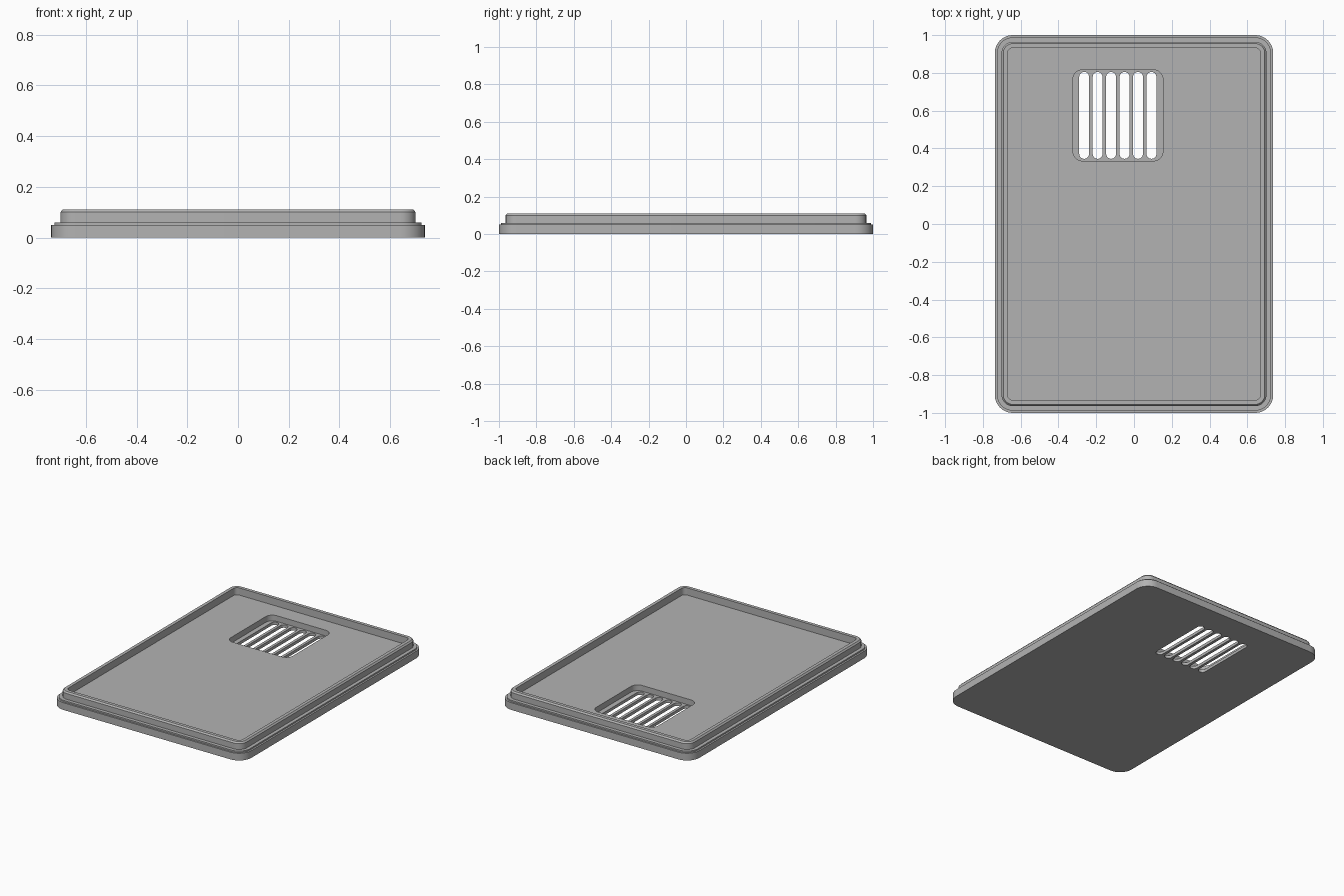
import bpy, bmesh
from math import cos, sin, pi, radians

cube = bpy.data.objects.get("Cube")
if cube:
    bpy.data.objects.remove(cube, do_unlink=True)

grey = bpy.data.materials.new("plain grey")
grey.use_nodes = True
colour = (0.45, 0.45, 0.45, 1)
grey.diffuse_color = colour
grey.node_tree.nodes["Principled BSDF"].inputs["Base Color"].default_value = colour


def rounded_loop(bm, cx, cy, hx, hy, r, z, steps=10):
    """Ring of vertices around a rounded rectangle."""
    ring = []
    for q, (sx, sy) in enumerate([(1, 1), (-1, 1), (-1, -1), (1, -1)]):
        for i in range(steps + 1):
            a = (q + i / steps) * pi / 2
            ring.append(bm.verts.new((cx + sx * (hx - r) + r * cos(a),
                                      cy + sy * (hy - r) + r * sin(a), z)))
    return ring


def loft(bm, rings):
    """Skin neighbouring rings and cap both ends."""
    for a, b in zip(rings, rings[1:]):
        for i in range(len(a)):
            j = (i + 1) % len(a)
            bm.faces.new((a[i], a[j], b[j], b[i]))
    bm.faces.new(rings[0][::-1])
    bm.faces.new(rings[-1])


def finish(name, bm):
    bmesh.ops.remove_doubles(bm, verts=bm.verts, dist=1e-5)
    bmesh.ops.recalc_face_normals(bm, faces=bm.faces)
    mesh = bpy.data.meshes.new(name)
    bm.to_mesh(mesh)
    bm.free()
    mesh.materials.append(grey)
    obj = bpy.data.objects.new(name, mesh)
    bpy.context.collection.objects.link(obj)
    return obj


# Lid: stepped edge, chamfered lip and shallow tray, as (inset, height)
PROFILE = [(0, 0), (0, 0.05), (0.012, 0.05), (0.012, 0.06), (0.036, 0.06),
           (0.036, 0.1), (0.045, 0.11), (0.068, 0.11), (0.068, 0.06)]
bm = bmesh.new()
loft(bm, [rounded_loop(bm, 0, 0, 0.737 - d, 1 - d, 0.095 - d, z) for d, z in PROFILE])
lid = finish("vented_lid", bm)

# Cutter for the square vent recess
bm = bmesh.new()
loft(bm, [rounded_loop(bm, -0.085, 0.575, 0.238, 0.241, 0.05, z) for z in (0.02, 0.2)])
recess = finish("recess_cutter", bm)

# Cutter for the row of round-ended slots
bm = bmesh.new()
for k in range(6):
    x = -0.264 + k * 0.0713
    loft(bm, [rounded_loop(bm, x, 0.575, 0.026, 0.23, 0.0259, z, 6) for z in (-0.1, 0.15)])
slots = finish("slot_cutter", bm)

# Cut the vent, then drop the cutters
bpy.ops.object.select_all(action="DESELECT")
bpy.context.view_layer.objects.active = lid
lid.select_set(True)
for cutter in (recess, slots):
    cutter.hide_render = True
    cut = lid.modifiers.new(cutter.name, "BOOLEAN")
    cut.operation = "DIFFERENCE"
    cut.solver = "EXACT"
    cut.object = cutter
    bpy.ops.object.modifier_apply(modifier=cut.name)
    bpy.data.objects.remove(cutter, do_unlink=True)

bpy.ops.object.shade_smooth_by_angle(angle=radians(30))
